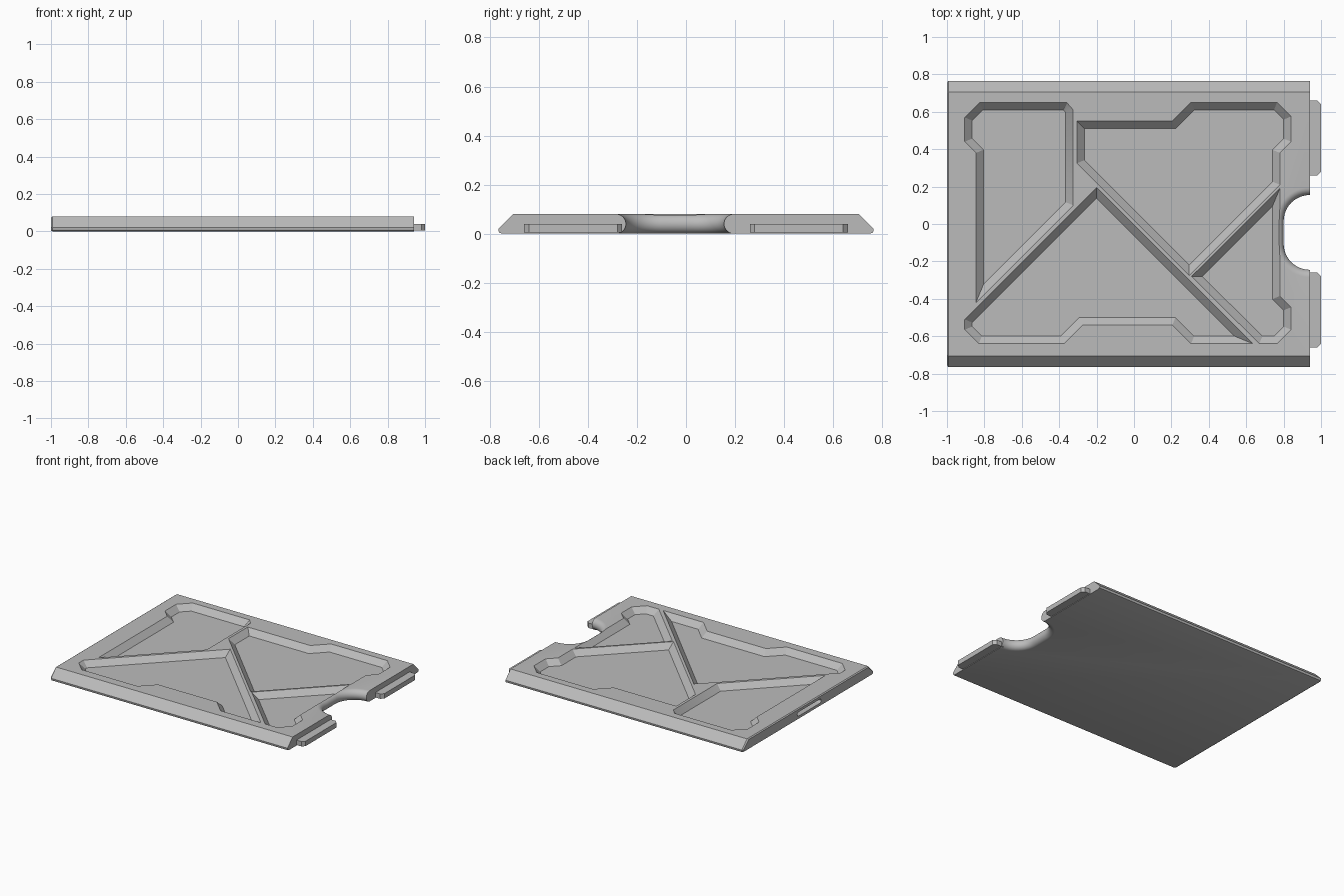
import bpy, bmesh
from math import sin, cos, pi, sqrt, radians
from mathutils import Vector

if "Cube" in bpy.data.objects:
    bpy.data.objects.remove(bpy.data.objects["Cube"])

TOP, FLOOR = 0.08, 0.04

grey = bpy.data.materials.new("plain_grey")
grey.use_nodes = True
colour = (0.5, 0.5, 0.5, 1)
grey.diffuse_color = colour
grey.node_tree.nodes["Principled BSDF"].inputs["Base Color"].default_value = colour


def loft(name, rings):
    """Closed solid skinned through rings of equal point count."""
    bm = bmesh.new()
    rows = [[bm.verts.new(p) for p in ring] for ring in rings]
    n = len(rows[0])
    for a, b in zip(rows, rows[1:]):
        for i in range(n):
            j = (i + 1) % n
            bm.faces.new((a[i], a[j], b[j], b[i]))
    bm.faces.new(rows[0][::-1])
    bm.faces.new(rows[-1])
    bmesh.ops.recalc_face_normals(bm, faces=bm.faces)
    mesh = bpy.data.meshes.new(name)
    bm.to_mesh(mesh)
    bm.free()
    mesh.materials.append(grey)
    obj = bpy.data.objects.new(name, mesh)
    bpy.context.collection.objects.link(obj)
    return obj


def inset(points, distance):
    """Mitred inward offset of a clockwise outline."""
    pts = [Vector(p) for p in points]
    result = []
    for i, p in enumerate(pts):
        d1 = (p - pts[i - 1]).normalized()
        d2 = (pts[(i + 1) % len(pts)] - p).normalized()
        n1, n2 = Vector((d1.y, -d1.x)), Vector((d2.y, -d2.x))
        result.append(p + (n1 + n2) * distance / (1 + n1.dot(n2)))
    return result


def pocket(name, outline):
    """Cutter with sloping walls, widening straight up above the surface."""
    levels = [(0.04, FLOOR), (0, TOP), (-0.01, TOP + 0.01)]
    return loft(name, [[(p.x, p.y, z) for p in inset(outline, d)] for d, z in levels])


# Plate: cross-section with sloping long edges, run along x
half = [(0.75, 0), (0.761, 0.004), (0.765, 0.014), (0.765, 0.02), (0.705, TOP)]
section = half + [(-y, z) for y, z in reversed(half)]


def slice_at(x, shrink=0):
    return [(x, y * (1 - shrink), 0.04 + (z - 0.04) * (1 - shrink * 12)) for y, z in section]


plate = loft("plate", [slice_at(-1, 0.012), slice_at(-0.992), slice_at(0.94)])

# Four recessed panels leaving diagonal ribs between them
cutters = [
    pocket("left_panel", [
        (-0.825, 0.65), (-0.36, 0.65), (-0.325, 0.61), (-0.325, 0.1), (-0.845, -0.42),
        (-0.845, 0.38), (-0.905, 0.44), (-0.905, 0.57)]),
    pocket("back_panel", [
        (-0.305, 0.55), (0.205, 0.55), (0.305, 0.65), (0.765, 0.65), (0.84, 0.575),
        (0.84, 0.44), (0.78, 0.38), (0.78, 0.21), (0.295, -0.275), (-0.305, 0.325)]),
    pocket("front_panel", [
        (-0.2, 0.195), (0.635, -0.64), (0.305, -0.64), (0.205, -0.54), (-0.275, -0.54),
        (-0.375, -0.64), (-0.83, -0.64), (-0.905, -0.565), (-0.905, -0.51)]),
    pocket("right_panel", [
        (0.78, 0.19), (0.78, -0.385), (0.84, -0.445), (0.84, -0.565), (0.765, -0.64),
        (0.67, -0.64), (0.308, -0.28)]),
]


# Finger notch: rounded bay with a fully rounded rim
def bay(offset, z):
    r, cx = 0.14 + offset, 0.94
    ring = [(1.1, 0.015 + r, z)]
    for cy, start in ((0.015, pi / 2), (-0.105, pi)):
        for i in range(13):
            a = start + i * pi / 24
            ring.append((cx + r * cos(a), cy + r * sin(a), z))
    return ring + [(1.1, -0.105 - r, z)]


rings = [bay(0.04, -0.05)]
for i in range(17):
    a = -pi / 2 + i * pi / 16
    rings.append(bay(0.04 * (1 - cos(a)), 0.04 + 0.04 * sin(a)))
rings.append(bay(0.04, 0.13))
cutters.append(loft("finger_notch", rings))


# Round-ended slot in the left edge
def slot(x):
    ring = []
    for cy, start in ((0.115, -pi / 2), (-0.135, pi / 2)):
        for i in range(9):
            a = start + i * pi / 8
            ring.append((x, cy + 0.015 * cos(a), 0.04 + 0.015 * sin(a)))
    return ring


cutters.append(loft("edge_slot", [slot(-1.05), slot(-0.94)]))

# Cut the plate, then discard the cutters
for c in cutters:
    mod = plate.modifiers.new(c.name, "BOOLEAN")
    mod.operation, mod.solver, mod.object = "DIFFERENCE", "EXACT", c
bpy.context.view_layer.update()
graph = bpy.context.evaluated_depsgraph_get()
cut_mesh = bpy.data.meshes.new_from_object(plate.evaluated_get(graph))
plate.modifiers.clear()
plate.data = cut_mesh
for c in cutters:
    bpy.data.objects.remove(c)

# Two locking tabs on the right edge with clipped corners
for name, s in (("back_tab", 1), ("front_tab", -1)):
    shape = [(0.92, 0.26), (0.98, 0.26), (1, 0.28), (1, 0.64), (0.98, 0.66), (0.92, 0.66)]
    loft(name, [[(x, s * y, z) for x, y in shape] for z in (0.004, 0.04)])

# Smooth only the rounded rim and edges
bpy.ops.object.select_all(action="DESELECT")
plate.select_set(True)
bpy.context.view_layer.objects.active = plate
bpy.ops.object.shade_smooth_by_angle(angle=radians(30))
